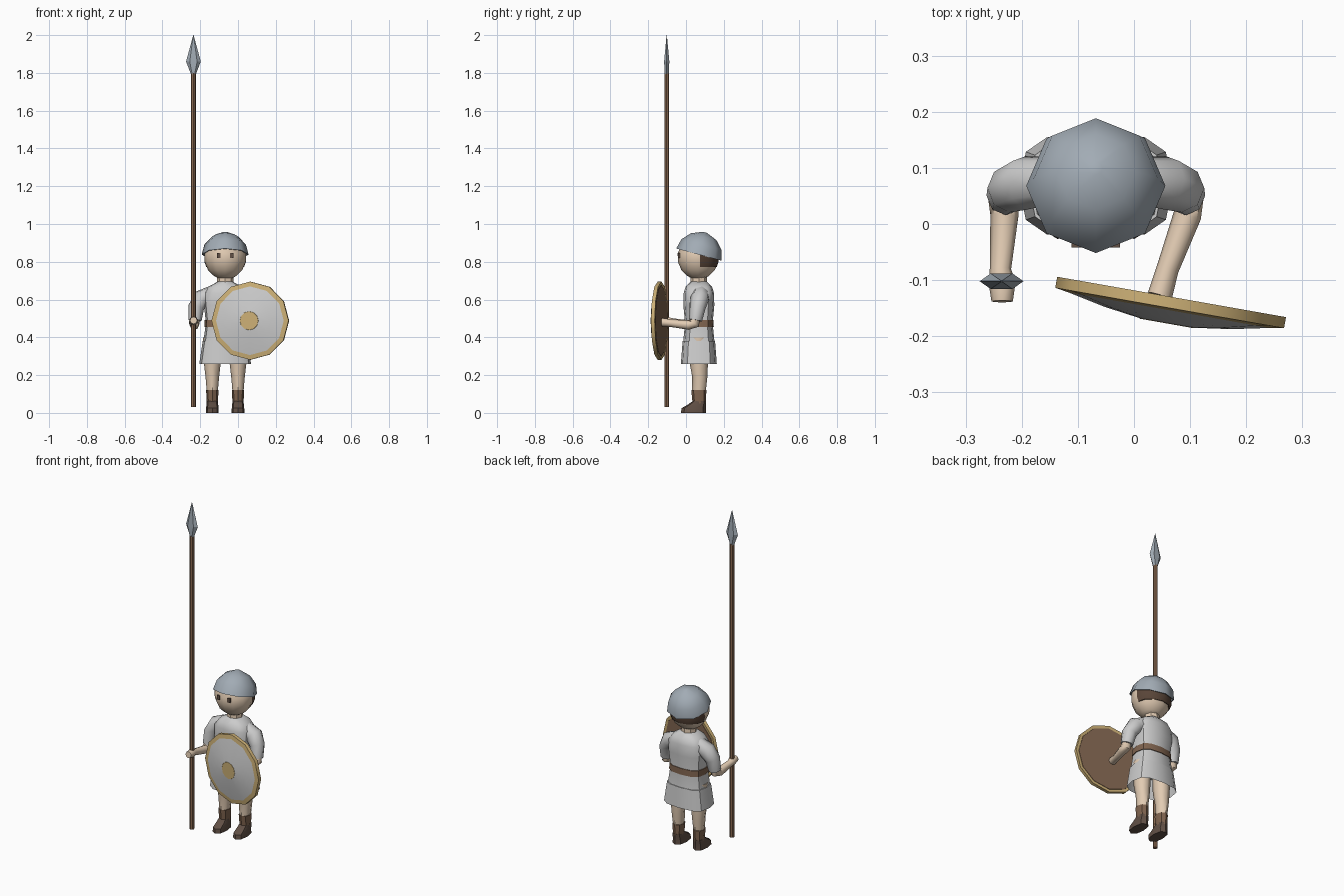
import bpy, bmesh, math
from mathutils import Matrix, Vector

if "Cube" in bpy.data.objects:
    bpy.data.objects.remove(bpy.data.objects["Cube"])

CX, CY = -0.068, 0.068   # centre line of the figure


def mat(name, rgb):
    m = bpy.data.materials.new(name)
    m.diffuse_color = (*rgb, 1)
    m.use_nodes = True
    m.node_tree.nodes["Principled BSDF"].inputs["Base Color"].default_value = m.diffuse_color
    return m


SKIN = mat("skin", (0.76, 0.60, 0.45))
LEATHER = mat("leather", (0.22, 0.13, 0.08))
SOLE = mat("dark_leather", (0.12, 0.08, 0.06))
HAIR = mat("hair", (0.10, 0.06, 0.04))
WOOD = mat("wood", (0.25, 0.14, 0.08))
STEEL = mat("steel", (0.36, 0.41, 0.46))
GOLD = mat("gold", (0.60, 0.43, 0.18))


def finish(name, bm, material, matrix=None, angle=40):
    bmesh.ops.recalc_face_normals(bm, faces=bm.faces)
    if matrix:
        bm.transform(matrix)
    me = bpy.data.meshes.new(name)
    bm.to_mesh(me)
    bm.free()
    ob = bpy.data.objects.new(name, me)
    bpy.context.collection.objects.link(ob)
    if material:
        me.materials.append(material)
    bpy.ops.object.select_all(action='DESELECT')
    ob.select_set(True)
    bpy.context.view_layer.objects.active = ob
    bpy.ops.object.shade_smooth_by_angle(angle=math.radians(angle))
    return ob


def skin_rings(rings, caps):
    bm = bmesh.new()
    vs = [[bm.verts.new(p) for p in r] for r in rings]
    n = len(vs[0])
    for a, b in zip(vs, vs[1:]):
        for i in range(n):
            j = (i + 1) % n
            bm.faces.new((a[i], a[j], b[j], b[i]))
    if caps[0]:
        bm.faces.new(vs[0])
    if caps[1]:
        bm.faces.new(vs[-1])
    return bm


def loft_bm(rings, n, power=1.0, caps=(True, True)):
    """rings: (cx, cy, z, rx, ry); power < 1 makes the section boxier"""
    def se(v):
        return math.copysign(abs(v) ** power, v) if abs(v) > 1e-6 else 0.0
    pts = []
    for cx, cy, z, rx, ry in rings:
        pts.append([(cx + rx * se(math.cos(2 * math.pi * i / n)),
                     cy + ry * se(math.sin(2 * math.pi * i / n)), z) for i in range(n)])
    return skin_rings(pts, caps)


def loft(name, rings, n, material, power=1.0, caps=(True, True), matrix=None, angle=40):
    return finish(name, loft_bm(rings, n, power, caps), material, matrix, angle)


def tube(name, path, n, material):
    """path: (x, y, z, radius)"""
    p = [Vector(q[:3]) for q in path]
    rings = []
    for k, q in enumerate(path):
        t = (p[min(k + 1, len(p) - 1)] - p[max(k - 1, 0)]).normalized()
        u = (Vector((1, 0, 0)) - t * t.x).normalized()
        v = t.cross(u)
        rings.append([p[k] + q[3] * (u * math.cos(2 * math.pi * i / n) + v * math.sin(2 * math.pi * i / n))
                      for i in range(n)])
    return finish(name, skin_rings(rings, (True, True)), material, angle=50)


def body(*rows):
    return [(CX, CY, z, rx, ry) for z, rx, ry in rows]


# Tunic, skirt and belt
loft("tunic", body((0.375, 0.116, 0.083), (0.475, 0.102, 0.073), (0.57, 0.112, 0.082),
                   (0.635, 0.112, 0.080), (0.668, 0.088, 0.070), (0.695, 0.040, 0.042)), 12, None, 0.7)
loft("skirt", body((0.26, 0.137, 0.095), (0.38, 0.119, 0.086)), 12, None, 0.65, caps=(False, True))
loft("belt", body((0.455, 0.109, 0.079), (0.492, 0.108, 0.078)), 12, LEATHER, 0.7)

# Neck, head and hair
loft("neck", body((0.66, 0.045, 0.045), (0.74, 0.042, 0.042)), 8, SKIN)
loft("head", [(CX, 0.064, z, r, r - 0.002) for z, r in
              ((0.713, 0.038), (0.727, 0.062), (0.755, 0.090), (0.80, 0.109),
               (0.845, 0.110), (0.90, 0.085))], 12, SKIN, angle=60)
bm = loft_bm([(CX, 0.066, 0.772, 0.102, 0.097), (CX, 0.066, 0.80, 0.113, 0.106),
              (CX, 0.066, 0.87, 0.110, 0.104)], 12)
bmesh.ops.bisect_plane(bm, geom=bm.verts[:] + bm.edges[:] + bm.faces[:],
                       plane_co=(0, 0.075, 0), plane_no=(0, 1, 0), clear_inner=True)
finish("hair", bm, HAIR)

# Eyes
for s in (-1, 1):
    bm = bmesh.new()
    bmesh.ops.create_cube(bm, size=1, matrix=Matrix.Translation((CX + s * 0.034, -0.032, 0.834))
                          @ Matrix.Diagonal((0.018, 0.02, 0.026, 1)))
    finish("eye", bm, SOLE)

# Helmet, tipped back, open underneath with an inner wall
tip = Matrix.Translation((CX, CY, 0.838)) @ Matrix.Rotation(math.radians(-15), 4, 'X')
loft("helmet", [(0, 0, z, r, r) for z, r in
                ((0.045, 0.108), (0, 0.118), (0, 0.124), (0.055, 0.110), (0.098, 0.070), (0.122, 0.012))],
     8, STEEL, caps=(False, True), matrix=tip, angle=50)

# Legs and boots
for side, s in (("right", -1), ("left", 1)):
    x = CX + s * 0.068
    loft(side + "_leg", [(x, 0.068, 0.40, 0.050, 0.052), (x, 0.068, 0.26, 0.044, 0.048),
                         (x, 0.073, 0.19, 0.036, 0.040), (x, 0.068, 0.10, 0.028, 0.035)], 8, SKIN, angle=50)
    loft(side + "_boot", [(x, 0.070, 0.05, 0.029, 0.035), (x, 0.068, 0.12, 0.033, 0.040)], 8, LEATHER)
    loft(side + "_foot", [(x, 0.040, 0.0, 0.034, 0.067), (x, 0.041, 0.025, 0.033, 0.064),
                          (x, 0.058, 0.045, 0.031, 0.047), (x, 0.070, 0.062, 0.029, 0.035)],
         8, SOLE, 0.8)

# Sleeves and arms
for side, s, fore in (("right", -1, ((0.170, -0.08, 0.483, 0.019), (0.167, -0.105, 0.487, 0.024),
                                     (0.167, -0.138, 0.49, 0.019))),
                      ("left", 1, ((0.128, -0.08, 0.475, 0.020), (0.114, -0.128, 0.48, 0.022)))):
    def rel(rows):
        return [(CX + s * r[0], *r[1:]) for r in rows]
    tube(side + "_sleeve", rel(((0.070, 0.078, 0.632, 0.042), (0.125, 0.073, 0.605, 0.049),
                                (0.153, 0.062, 0.560, 0.042), (0.160, 0.050, 0.490, 0.035))), 8, None)
    tube(side + "_arm", rel(((0.158, 0.052, 0.52, 0.026), (0.164, 0.044, 0.472, 0.028),
                             (0.163, 0.015, 0.465, 0.025)) + fore), 8, SKIN)

# Spear: shaft and flattened head
sx, sy = -0.236, -0.102
loft("spear_shaft", [(sx, sy, 0.03, 0.013, 0.013), (sx, sy, 1.80, 0.013, 0.013)], 8, WOOD)
loft("spear_head", [(sx, sy, 1.79, 0.012, 0.012), (sx, sy, 1.86, 0.039, 0.016),
                    (sx, sy, 2.0, 0.001, 0.001)], 6, STEEL, angle=15)

# Round shield, facing forward and turned slightly
turn = (Matrix.Translation((0.067, -0.13, 0.488)) @ Matrix.Rotation(math.radians(-10), 4, 'Z')
        @ Matrix.Rotation(math.radians(90), 4, 'X'))


def disc(name, rows, material, caps):
    loft(name, [(0, 0, h, r, r) for h, r in rows], 12, material, caps=caps, matrix=turn)


disc("shield_back", ((0.002, 0.19), (0.0, 0.189)), LEATHER, (False, True))
disc("shield_rim", ((0.002, 0.188), (0.0, 0.207), (0.020, 0.207), (0.024, 0.182)), GOLD, (False, False))
disc("shield_face", ((0.024, 0.182), (0.038, 0.115), (0.047, 0.05)), None, (False, False))
disc("shield_boss", ((0.046, 0.051), (0.048, 0.049)), GOLD, (False, True))
